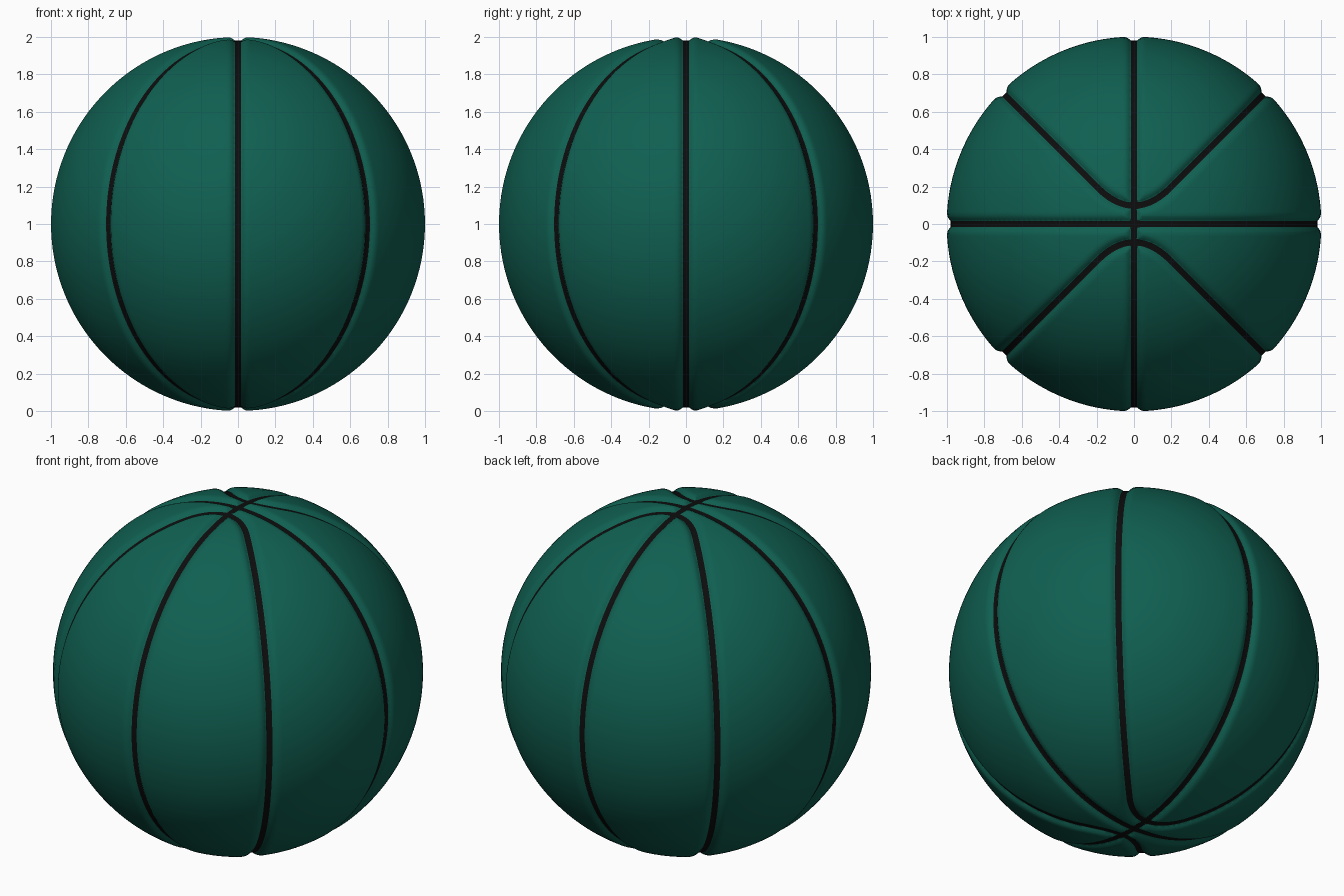
import bpy, bmesh, math

if "Cube" in bpy.data.objects:
    bpy.data.objects.remove(bpy.data.objects["Cube"])

SEAM = 0.017      # half width of the black seam
SHOULDER = 0.062  # where the rounded panel edge begins
DEPTH = 0.021     # groove depth


def material(name, rgb):
    m = bpy.data.materials.new(name)
    m.diffuse_color = (*rgb, 1)
    m.use_nodes = True
    m.node_tree.nodes["Principled BSDF"].inputs["Base Color"].default_value = m.diffuse_color
    return m


def seam_distance(p):
    """Distance to the nearest seam: two great circles and two bowed loops."""
    x, y = abs(p.x), abs(p.y)
    if x < 0.2:                       # loop rounds off near the poles
        f, slope = 0.1 + x * x / 0.4, x / 0.2
    else:                             # then follows the diagonal
        f, slope = x, 1.0
    return min(x, y, abs(y - f) / math.hypot(1, slope))


# ball: fine sphere
bm = bmesh.new()
bmesh.ops.create_icosphere(bm, subdivisions=7, radius=1)
for v in bm.verts:
    v.co.normalize()

# cut edge lines that run parallel to every seam
for level in (SEAM, 0.027, 0.041, SHOULDER):
    dist = {v: seam_distance(v.co) - level for v in bm.verts}
    new = []
    for e in list(bm.edges):
        a, b = e.verts
        da, db = dist[a], dist[b]
        if da * db < 0 and min(abs(da), abs(db)) > 1e-5:
            _, v = bmesh.utils.edge_split(e, a, da / (da - db))
            v.co.normalize()
            new.append(v)
    bmesh.ops.connect_verts(bm, verts=new)
    bmesh.ops.triangulate(bm, faces=[f for f in bm.faces if len(f.verts) > 3])

# black seam faces
for f in bm.faces:
    f.smooth = True
    f.material_index = int(seam_distance(f.calc_center_median()) < SEAM)

# sink the grooves with rounded panel edges
for v in bm.verts:
    t = (seam_distance(v.co) - SEAM) / (SHOULDER - SEAM)
    t = min(1, max(0, t))
    v.co *= 1 - DEPTH * (1 - t) ** 2.3
    v.co.z += 1

mesh = bpy.data.meshes.new("ball")
bm.to_mesh(mesh)
bm.free()
mesh.materials.append(material("dark green", (0.005, 0.115, 0.082)))
mesh.materials.append(material("black", (0.004, 0.004, 0.004)))
ball = bpy.data.objects.new("ball", mesh)
bpy.context.collection.objects.link(ball)
